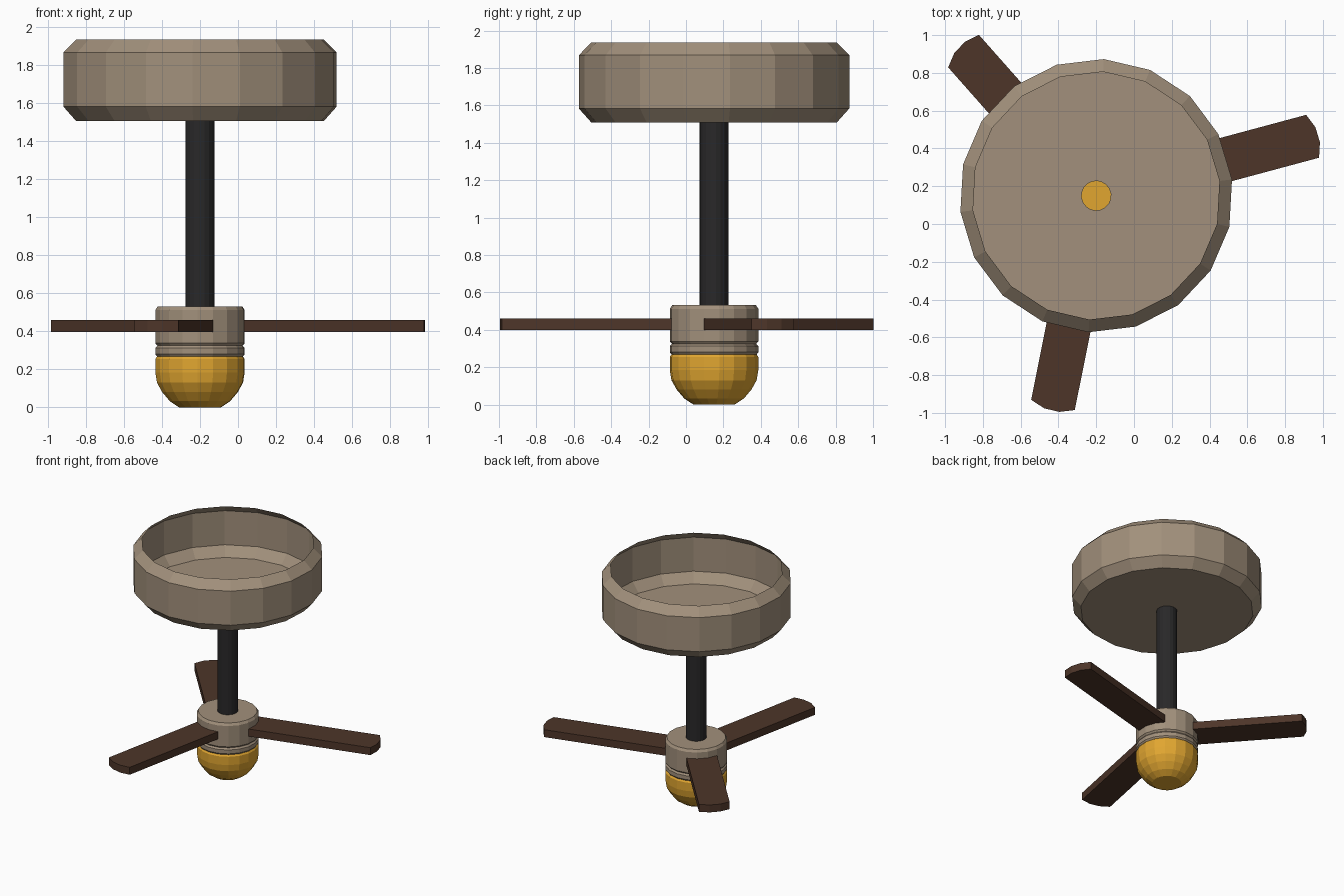
import bpy
from math import cos, sin, radians

if "Cube" in bpy.data.objects:
    bpy.data.objects.remove(bpy.data.objects["Cube"])

CX, CY = -0.2, 0.15      # fan axis
SIDES = 18
PHASE = 6.8              # rotation of the 18-gon, degrees
R = 0.237                # motor radius


def material(name, rgb):
    m = bpy.data.materials.new(name)
    m.diffuse_color = (*rgb, 1)
    m.use_nodes = True
    m.node_tree.nodes["Principled BSDF"].inputs["Base Color"].default_value = m.diffuse_color
    return m


def ring_point(r, j):
    a = radians(PHASE + 360 / SIDES * j)
    return CX + r * cos(a), CY + r * sin(a)


def make(name, verts, faces, mat):
    me = bpy.data.meshes.new(name)
    me.from_pydata(verts, [], faces)
    me.materials.append(mat)
    me.update()
    ob = bpy.data.objects.new(name, me)
    bpy.context.collection.objects.link(ob)
    return ob


def lathe(name, profile, mat, cap_bottom=False, skip=()):
    """Open shell of revolution, profile runs bottom to top."""
    verts = [(*ring_point(r, j), z) for r, z in profile for j in range(SIDES)]
    faces = []
    for i in range(len(profile) - 1):
        for j in range(SIDES):
            if (i, j) in skip:
                continue
            k = (j + 1) % SIDES
            a, b = i * SIDES, (i + 1) * SIDES
            faces.append((a + j, a + k, b + k, b + j))
    if cap_bottom:
        faces.append(tuple(reversed(range(SIDES))))
    return make(name, verts, faces, mat)


def blade(name, start, dx, dy, mat, z0=0.398, z1=0.46):
    """Three motor facets pushed straight out along (dx, dy)."""
    root = [ring_point(R, start + j) for j in range(4)]
    tip = [(x + dx, y + dy) for x, y in root]
    verts = [(x, y, z) for z in (z0, z1) for row in (root, tip) for x, y in row]
    # index bases: root low 0, tip low 4, root high 8, tip high 12
    faces = [(0, 4, 12, 8), (7, 3, 11, 15)]
    for j in range(3):
        faces += [(4 + j, 5 + j, 13 + j, 12 + j),
                  (8 + j, 12 + j, 13 + j, 9 + j),
                  (j, j + 1, 5 + j, 4 + j)]
    return make(name, verts, faces, mat)


beige = material("beige_metal", (0.36, 0.28, 0.20))
black = material("black_metal", (0.022, 0.021, 0.022))
wood = material("dark_wood", (0.075, 0.036, 0.022))
amber = material("amber_glass", (0.75, 0.38, 0.03))

# Ceiling mount: open-topped cup with a hole for the hollow rod
lathe("ceiling_mount", [(0.078, 1.508), (0.657, 1.508), (0.724, 1.583),
                        (0.724, 1.868), (0.657, 1.936)], beige)

# Hollow rod
lathe("down_rod", [(0.078, 0.53), (0.078, 1.508)], black)

# Motor housing with a grooved collar; the blade sockets are left open
starts = (-1, 5, 11)
sockets = {(5, (s + j) % SIDES) for s in starts for j in range(3)}
lathe("motor_housing", [(0.228, 0.268), (R, 0.280), (R, 0.312), (0.226, 0.325),
                        (R, 0.338), (R, 0.398), (R, 0.46), (R, 0.512),
                        (0.224, 0.532), (0.078, 0.532)], beige, skip=sockets)

# Light bowl
lathe("light_bowl", [(0.11, 0.0), (0.16, 0.033), (0.20, 0.08), (0.228, 0.13),
                     (R, 0.185), (R, 0.255), (0.228, 0.268)],
      amber, cap_bottom=True)

# Blades, each with its own slightly uneven direction
pushes = ((0.949, 0.255), (-0.553, 0.625), (-0.182, -0.908))
for n, (s, (dx, dy)) in enumerate(zip(starts, pushes), 1):
    blade(f"blade_{n}", s, dx, dy, wood)
